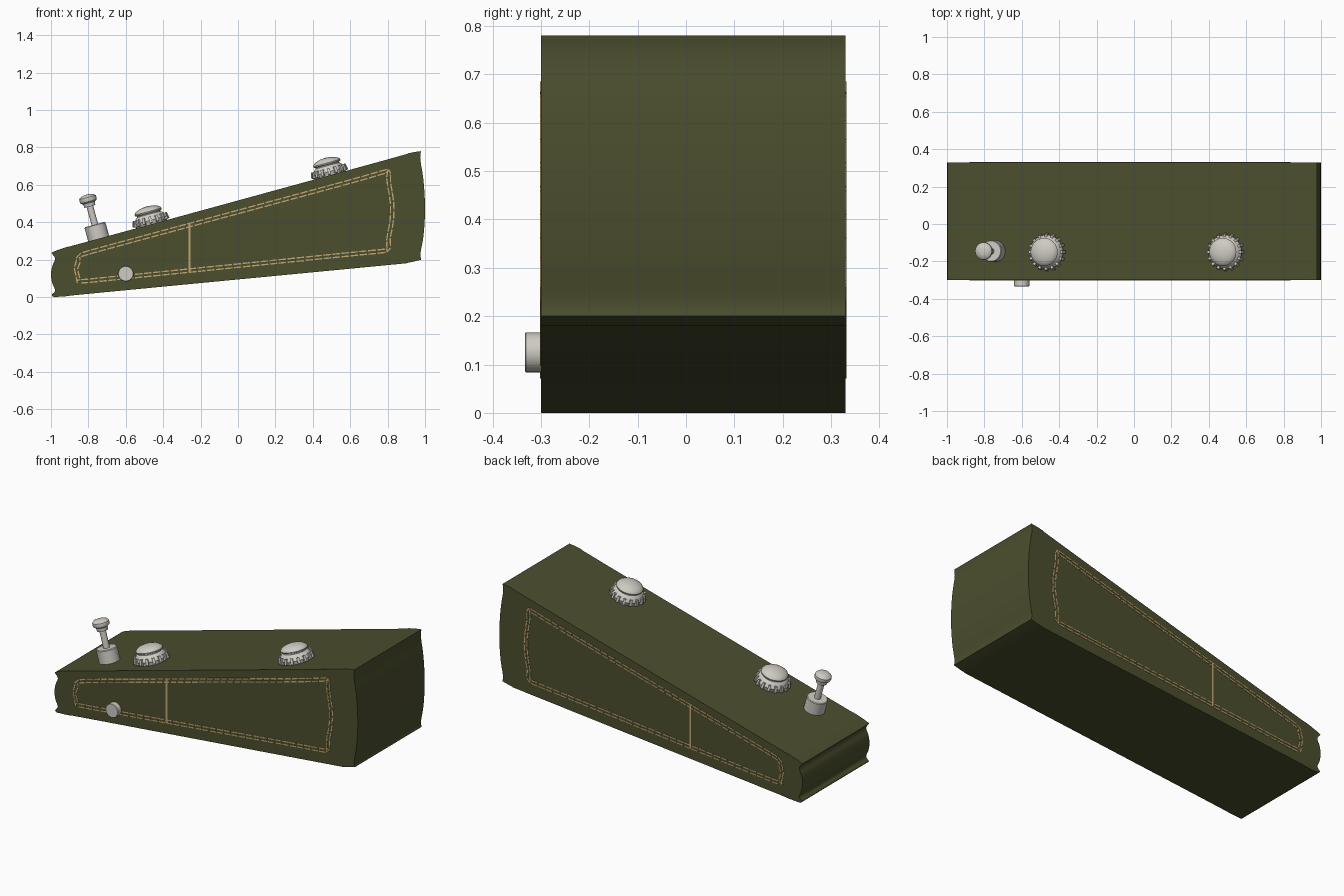
import bpy, bmesh, math
from mathutils import Vector, Matrix

if "Cube" in bpy.data.objects:
    bpy.data.objects.remove(bpy.data.objects["Cube"])

TILT = math.atan(0.272)          # slope of the top panel
Y0, Y1 = -0.30, 0.33             # front and back faces of the case


def material(name, rgb):
    m = bpy.data.materials.new(name)
    m.diffuse_color = (*rgb, 1)
    m.use_nodes = True
    m.node_tree.nodes["Principled BSDF"].inputs["Base Color"].default_value = m.diffuse_color
    return m


GREEN = material("olive green", (0.070, 0.077, 0.027))
TAN = material("tan thread", (0.56, 0.39, 0.17))
METAL = material("pale metal", (0.62, 0.60, 0.54))


def finish(bm, name, mat, matrix=Matrix(), angle=35):
    bmesh.ops.recalc_face_normals(bm, faces=bm.faces)
    me = bpy.data.meshes.new(name)
    bm.to_mesh(me)
    bm.free()
    me.materials.append(mat)
    ob = bpy.data.objects.new(name, me)
    ob.matrix_world = matrix
    bpy.context.collection.objects.link(ob)
    bpy.ops.object.select_all(action='DESELECT')
    ob.select_set(True)
    bpy.context.view_layer.objects.active = ob
    bpy.ops.object.shade_smooth_by_angle(angle=math.radians(angle))
    return ob


def spline(pts, steps=6, closed=False):
    """Catmull-Rom curve through 2D points."""
    p = [Vector(q) for q in pts]
    n = len(p)
    out = []
    for i in range(n if closed else n - 1):
        if closed:
            a, b, c, d = (p[(i + k) % n] for k in (-1, 0, 1, 2))
        else:
            a, b, c, d = (p[min(max(i + k, 0), n - 1)] for k in (-1, 0, 1, 2))
        for s in range(steps):
            t = s / steps
            out.append(0.5 * (2 * b + (c - a) * t + (2 * a - 5 * b + 4 * c - d) * t * t
                              + (3 * b - a - 3 * c + d) * t ** 3))
    return out


def lathe(bm, profile, segs=40):
    """Revolve (radius, height) points about local z."""
    rings = []
    for r, z in profile:
        if r < 1e-5:
            rings.append([bm.verts.new((0, 0, z))])
        else:
            rings.append([bm.verts.new((r * math.cos(2 * math.pi * i / segs),
                                        r * math.sin(2 * math.pi * i / segs), z))
                          for i in range(segs)])
    for a, b in zip(rings, rings[1:]):
        for i in range(segs):
            j = (i + 1) % segs
            f = [a[i % len(a)], a[j % len(a)], b[j % len(b)], b[i % len(b)]]
            bm.faces.new(list(dict.fromkeys(f)))


def on_top(x, y):
    """Local frame sitting on the sloping panel."""
    return Matrix.Translation((x, y, 0.515 + 0.272 * x)) @ Matrix.Rotation(-TILT, 4, 'Y')


# wedge case: four gently curved sides, extruded front to back
sides = [
    [(-0.985, 0.0), (-0.90, 0.006), (-0.75, 0.022), (0.75, 0.166), (0.90, 0.182), (0.98, 0.20)],
    [(0.98, 0.20), (0.976, 0.235), (0.992, 0.33), (1.0, 0.47), (0.992, 0.62), (0.975, 0.735), (0.978, 0.78)],
    [(0.978, 0.78), (0.90, 0.766), (0.75, 0.722), (-0.75, 0.311), (-0.90, 0.272), (-0.975, 0.247), (-0.998, 0.235)],
    [(-0.998, 0.235), (-0.978, 0.205), (-0.993, 0.165), (-1.0, 0.12), (-0.993, 0.075), (-0.978, 0.035),
     (-0.995, 0.012), (-0.985, 0.0)],
]
outline = [q for s in sides for q in spline(s)]
bm = bmesh.new()
front = bm.faces.new([bm.verts.new((q.x, Y0, q.y)) for q in outline])
ext = bmesh.ops.extrude_face_region(bm, geom=[front])
for v in ext["geom"]:
    if isinstance(v, bmesh.types.BMVert):
        v.co.y = Y1
if front.is_valid is False or len([f for f in bm.faces if len(f.verts) > 4]) < 2:
    bm.faces.new([v for v in bm.verts if abs(v.co.y - Y0) < 1e-6][:len(outline)])
finish(bm, "case", GREEN)


# thread: thin raised dashes along a path on the front or back face
def dash(bm, a, b, w, y):
    d = (b - a).normalized()
    n = Vector((-d.y, d.x)) * w / 2
    quad = [a + n, b + n, b - n, a - n]
    lo = [bm.verts.new((q.x, y - 0.002, q.y)) for q in quad]
    hi = [bm.verts.new((q.x, y + 0.002, q.y)) for q in quad]
    bm.faces.new(lo)
    bm.faces.new(hi[::-1])
    for i in range(4):
        j = (i + 1) % 4
        bm.faces.new((lo[i], hi[i], hi[j], lo[j]))


def stitches(bm, path, y, length=0.040, gap=0.008, w=0.007):
    dense = []
    for a, b in zip(path, path[1:] + path[:1]):
        k = max(1, int((b - a).length / 0.002))
        dense += [a.lerp(b, i / k) for i in range(k)]
    start, run = dense[0], 0.0
    for p, q in zip(dense, dense[1:] + dense[:1]):
        run += (q - p).length
        if start and run >= length:
            dash(bm, start, q, w, y)
            start = None
        if run >= length + gap:
            start, run = q, 0.0


loop = spline([(-0.84, 0.075), (-0.60, 0.098), (0.55, 0.215), (0.79, 0.239), (0.815, 0.255),
               (0.813, 0.31), (0.83, 0.40), (0.833, 0.50), (0.813, 0.63), (0.817, 0.668),
               (0.795, 0.682), (0.55, 0.613), (-0.60, 0.302), (-0.83, 0.238), (-0.864, 0.22),
               (-0.862, 0.19), (-0.876, 0.15), (-0.864, 0.105), (-0.867, 0.084)], 5, True)
inner = []
for i, p in enumerate(loop):
    t = (loop[(i + 1) % len(loop)] - loop[i - 1]).normalized()
    inner.append(p + Vector((-t.y, t.x)) * 0.018)

for side, y in (("front", Y0), ("back", Y1)):
    bm = bmesh.new()
    stitches(bm, loop, y)
    stitches(bm, inner, y)
    finish(bm, side + "_stitching", TAN)
    bm = bmesh.new()
    dash(bm, Vector((-0.26, 0.135)), Vector((-0.26, 0.392)), 0.010, y)
    finish(bm, side + "_seam", TAN)


# two strap buttons: flared skirt, domed cap and small ribs around the rim
def knob(name, x, y):
    bm = bmesh.new()
    lathe(bm, [(0, -0.01), (0.084, -0.01), (0.088, 0.012), (0.092, 0.022), (0.090, 0.03), (0.072, 0.05),
               (0.066, 0.055), (0.066, 0.06), (0.073, 0.063), (0.075, 0.070), (0.070, 0.079),
               (0.054, 0.089), (0.030, 0.096), (0, 0.099)])
    for i in range(16):
        rot = Matrix.Rotation(2 * math.pi * i / 16, 4, 'Z')
        place = rot @ Matrix.Translation((0.088, 0, 0.023)) @ Matrix.Rotation(math.radians(-12), 4, 'Y')
        bmesh.ops.create_cube(bm, size=1, matrix=place @ Matrix.Diagonal((0.022, 0.014, 0.034, 1)))
    finish(bm, name, METAL, on_top(x, y))


knob("left_knob", -0.462, -0.15)
knob("right_knob", 0.493, -0.15)

# toggle: round socket, thin stem and mushroom head
spot = on_top(-0.745, -0.145)
bm = bmesh.new()
lathe(bm, [(0, -0.02), (0.058, -0.02), (0.058, 0.074), (0.054, 0.078), (0, 0.078)])
finish(bm, "toggle_socket", METAL, spot)
bm = bmesh.new()
lathe(bm, [(0, 0.07), (0.018, 0.07), (0.018, 0.19), (0, 0.19)], 24)
finish(bm, "toggle_stem", METAL, spot)
bm = bmesh.new()
lathe(bm, [(0, 0.178), (0.030, 0.178), (0.033, 0.198), (0.044, 0.205), (0.047, 0.216),
           (0.046, 0.228), (0.036, 0.238), (0.018, 0.243), (0, 0.244)], 32)
finish(bm, "toggle_head", METAL, spot)

# plain round peg on the front face
bm = bmesh.new()
lathe(bm, [(0, -0.02), (0.041, -0.02), (0.041, 0.031), (0.039, 0.033), (0, 0.033)])
finish(bm, "front_peg", METAL, Matrix.Translation((-0.6, Y0, 0.125)) @ Matrix.Rotation(math.pi / 2, 4, 'X'))
